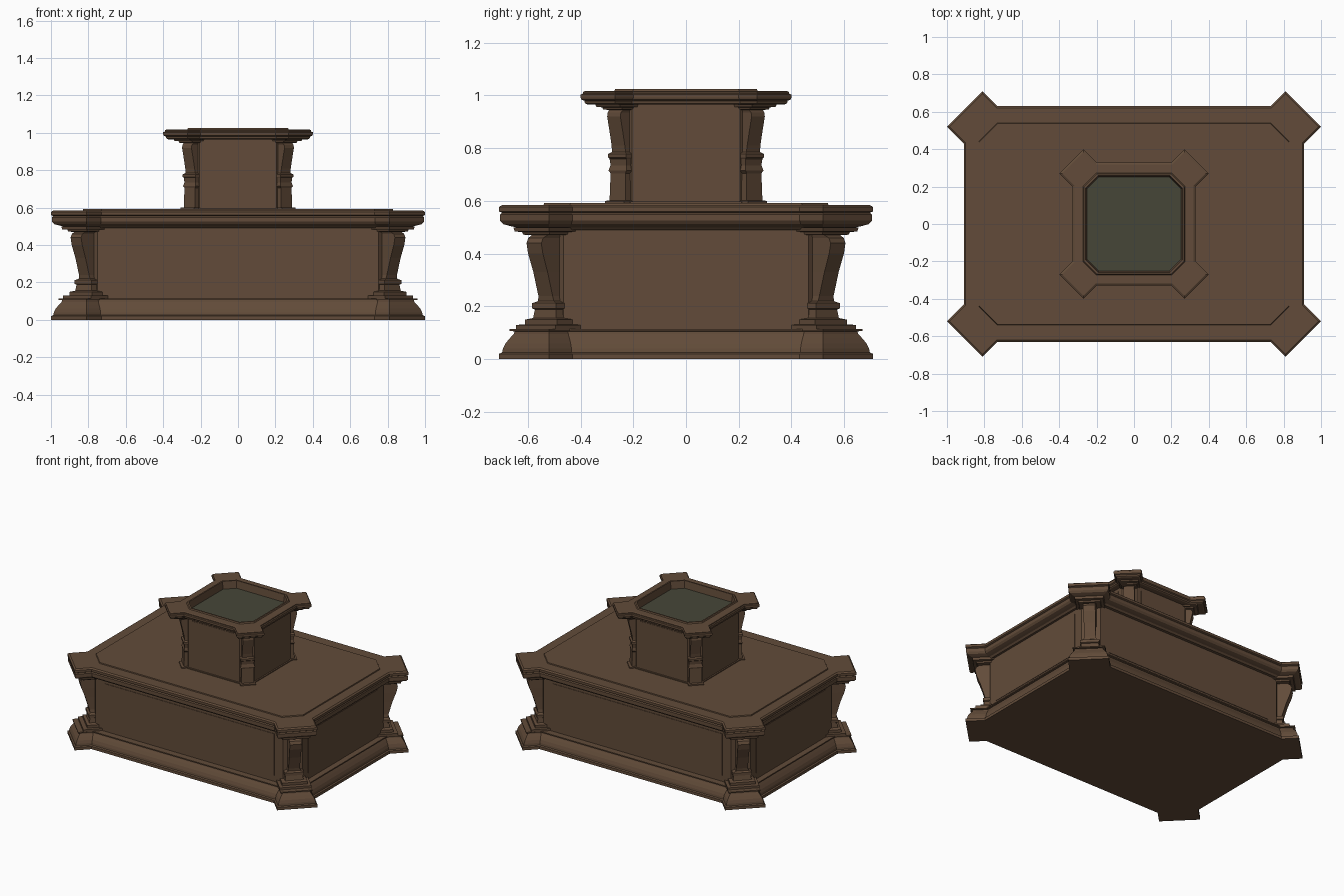
import bpy, bmesh


def mat(name, col):
    m = bpy.data.materials.new(name)
    m.diffuse_color = (*col, 1)
    return m


BROWN = mat("dark brown wood", (0.122, 0.071, 0.041))
GREEN = mat("dark green inlay", (0.061, 0.061, 0.039))


def corners(q):
    # q: four points of the +x+y corner, from the y side to the x side
    out = []
    for sx, sy, rev in ((1, 1, 0), (1, -1, 1), (-1, -1, 0), (-1, 1, 1)):
        p = [(sx * x, sy * y) for x, y in q]
        out += p[::-1] if rev else p
    return out


def eared(a, b, S, c, w, d):
    # rectangle with square ears on the diagonals, inset by d
    a, b, S, w = a - d, b - d, S - d * 2 ** .5, w - d * 2 ** .5
    return corners([(b - c - w, b), ((S - c - w) / 2, (S + c + w) / 2),
                    ((S - c + w) / 2, (S + c - w) / 2), (a, a + c - w)])


def octo(a, b, ch):
    # chamfered rectangle, four points per corner
    return corners([(a - ch + ch * t, b - ch * t) for t in (0, 1 / 3, 2 / 3, 1)])


def loft(name, rings, top_mat=0):
    # rings: list of (outline, z), capped at both ends
    bm = bmesh.new()
    loops = [[bm.verts.new((x, y, z)) for x, y in o] for o, z in rings]
    n = len(loops[0])
    for l, m in zip(loops, loops[1:]):
        for i in range(n):
            j = (i + 1) % n
            bm.faces.new((l[i], l[j], m[j], m[i]))
    bm.faces.new(loops[0])
    bm.faces.new(loops[-1]).material_index = top_mat
    bmesh.ops.recalc_face_normals(bm, faces=bm.faces)
    me = bpy.data.meshes.new(name)
    bm.to_mesh(me)
    bm.free()
    ob = bpy.data.objects.new(name, me)
    bpy.context.collection.objects.link(ob)
    me.materials.append(BROWN)
    me.materials.append(GREEN)
    return ob


def posts(name, off, inner, sections):
    # diagonal corner brackets from (z, reach, half width) sections
    for sx in (1, -1):
        for sy in (1, -1):
            rings = []
            for z, s, h in sections:
                q = [(inner - h, inner + h), (s - h, s + h), (s + h, s - h), (inner + h, inner - h)]
                rings.append(([(sx * (x + off), sy * (y - off)) for x, y in q], z))
            loft(name, rings)


def panels(name, a, b, px, py, z0, z1, t=0.003):
    # thin raised plates on the four sides
    for s in (1, -1):
        for cx, cy, hx, hy in ((0, s * b, px, t), (s * a, 0, t, py)):
            o = [(cx - hx, cy - hy), (cx + hx, cy - hy), (cx + hx, cy + hy), (cx - hx, cy + hy)]
            loft(name, [(o, z0), (o, z1)])


# lower tier: moulded plinth
LOW = (0.91, 0.63, 1.52, -0.29, 0.19)
loft("plinth", [(eared(*LOW, d), z) for d, z in (
    (0, 0), (0, .02), (.009, .025), (.011, .04), (.018, .06), (.03, .08), (.04, .095),
    (.042, .105), (.028, .107), (.028, .115))])

# lower body and its side panels
loft("lower_body", [(octo(.84, .555, .09), z) for z in (.11, .50)])
panels("lower_panel", .84, .555, .68, .40, .16, .46)

# lower cornice with raised top plate
rings = [(eared(*LOW, d), z) for d, z in (
    (.055, .49), (.045, .50), (.03, .505), (.012, .512), (.003, .525), (.003, .548),
    (.009, .555), (0, .56), (0, .577), (.01, .585))]
rings += [(octo(.83, .54, .10), .585), (octo(.828, .538, .10), .592)]
loft("lower_cornice", rings)

# lower corner brackets
posts("lower_bracket", .145, .62, [
    (.11, .715, .075), (.13, .715, .075), (.131, .695, .06), (.15, .695, .06),
    (.156, .682, .043), (.188, .678, .04), (.192, .684, .045), (.212, .684, .045),
    (.22, .676, .03), (.24, .678, .027), (.33, .697, .027), (.40, .716, .028),
    (.44, .722, .028), (.46, .715, .028), (.47, .70, .03), (.472, .712, .05),
    (.482, .715, .052), (.484, .73, .065), (.50, .732, .068)])

# upper body on a thin foot
loft("upper_foot", [(octo(.285, .285, .075), z) for z in (.585, .598)])
loft("upper_body", [(octo(.275, .275, .07), z) for z in (.59, .969)])
panels("upper_panel", .275, .275, .17, .17, .64, .94, .002)

# upper corner brackets
posts("upper_bracket", 0, .22, [
    (.585, .272, .036), (.600, .272, .036), (.602, .260, .030), (.705, .258, .028),
    (.715, .260, .034), (.735, .256, .030), (.76, .258, .032), (.765, .262, .034),
    (.778, .262, .034), (.785, .255, .026), (.81, .257, .025), (.87, .266, .025),
    (.92, .274, .025), (.935, .272, .025), (.945, .265, .027), (.947, .278, .036),
    (.955, .280, .038), (.957, .295, .045), (.972, .300, .048)])

# upper cornice with rim and sunken green tray
UP = (0.33, 0.33, 0.67, 0, 0.13)
rings = [(eared(*UP, d), z) for d, z in (
    (.02, .965), (.012, .97), (.010, .980), (.002, .985), (0, .992), (0, 1.003),
    (.006, 1.007), (.006, 1.013), (.012, 1.017))]
rings += [(octo(.272, .272, .07), 1.017), (octo(.268, .268, .07), 1.025),
          (octo(.258, .258, .066), 1.025), (octo(.252, .252, .064), .972)]
loft("upper_cornice", rings, 1)
